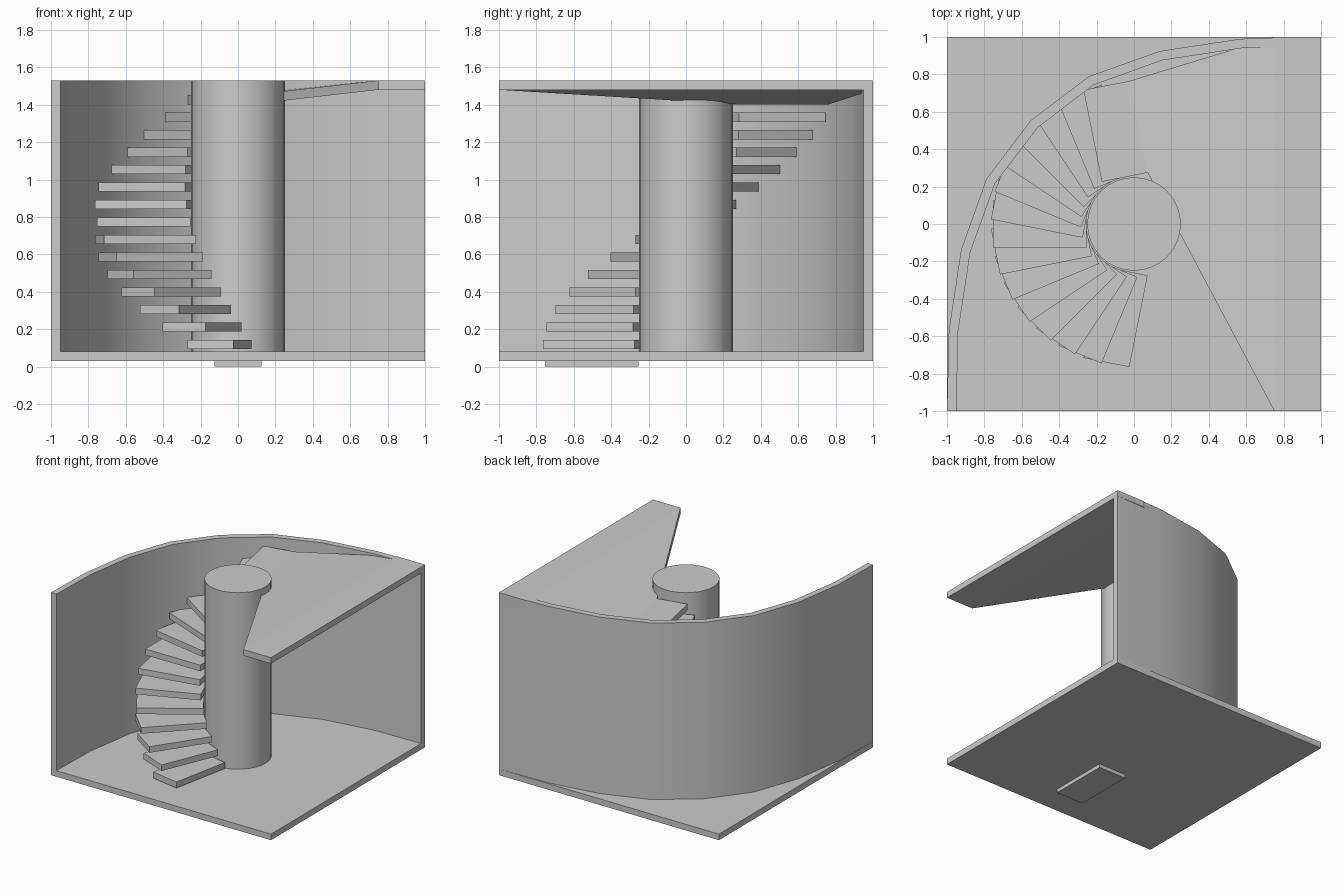
import bpy, math
from math import sin, cos, radians

if "Cube" in bpy.data.objects:
    bpy.data.objects.remove(bpy.data.objects["Cube"])


def slab(name, pts, faces, thick, smooth=False):
    """Solid made of upward-facing top polygons pushed straight down by thick."""
    n = len(pts)
    verts = list(pts) + [(x, y, z - thick) for x, y, z in pts]
    edges = {(f[i], f[(i + 1) % len(f)]) for f in faces for i in range(len(f))}
    out = [tuple(f) for f in faces]
    out += [tuple(i + n for i in reversed(f)) for f in faces]
    out += [(b, a, a + n, b + n) for a, b in edges if (b, a) not in edges]
    me = bpy.data.meshes.new(name)
    me.from_pydata(verts, [], out)
    ob = bpy.data.objects.new(name, me)
    bpy.context.collection.objects.link(ob)
    if smooth:
        bpy.context.view_layer.objects.active = ob
        ob.select_set(True)
        bpy.ops.object.shade_smooth_by_angle(angle=radians(30))
        ob.select_set(False)
    return ob


T = 0.05                    # slab thickness
STEPS, TURN, RISE = 16, radians(11.25), 0.0935


def step_corners(k):
    """Top corners: trailing inner, leading inner, leading outer, trailing outer."""
    a, z = -TURN * k, T + RISE * k
    flat = [(0.125, -0.255), (-0.125, -0.255), (-0.125, -0.755), (0.125, -0.755)]
    return [(x * cos(a) - y * sin(a), x * sin(a) + y * cos(a), z) for x, y in flat]


# floor
slab("floor", [(-1, -1, 0.08), (1, -1, 0.08), (1, 1, 0.08), (-1, 1, 0.08)],
     [(0, 1, 2, 3)], T)

# central pillar
N = 32
ring = [(0.25 * cos(2 * math.pi * i / N), 0.25 * sin(2 * math.pi * i / N), 1.53)
        for i in range(N)]
slab("central_pillar", ring, [tuple(range(N))], 1.48, True)

# winding steps
for k in range(STEPS - 1):
    slab(f"step_{k + 1:02d}", step_corners(k), [(0, 1, 2, 3)], T)

# last step drawn out into the upper landing
H = 1.53
slab("landing", step_corners(STEPS - 1) +
     [(0.75, 1, H), (0.75, -1, H), (1, -1, H), (1, 1, H)],
     [(0, 1, 2, 3), (1, 5, 4, 2), (5, 6, 7, 4)], T)

# curved wall, symmetric about the diagonal
half = [(-1, -1), (-0.99, -0.57), (-0.925, -0.14), (-0.79, 0.24)]
outer = half + [(-0.553, 0.553)] + [(-y, -x) for x, y in reversed(half)]
half_in = [(-0.95, -1), (-0.94, -0.575), (-0.875, -0.15), (-0.742, 0.218)]
inner = half_in + [(-0.515, 0.515)] + [(-y, -x) for x, y in reversed(half_in)]
m = len(outer)
slab("curved_wall", [(x, y, H) for x, y in outer + inner],
     [(i, i + m, i + m + 1, i + 1) for i in range(m - 1)], 1.5, True)
